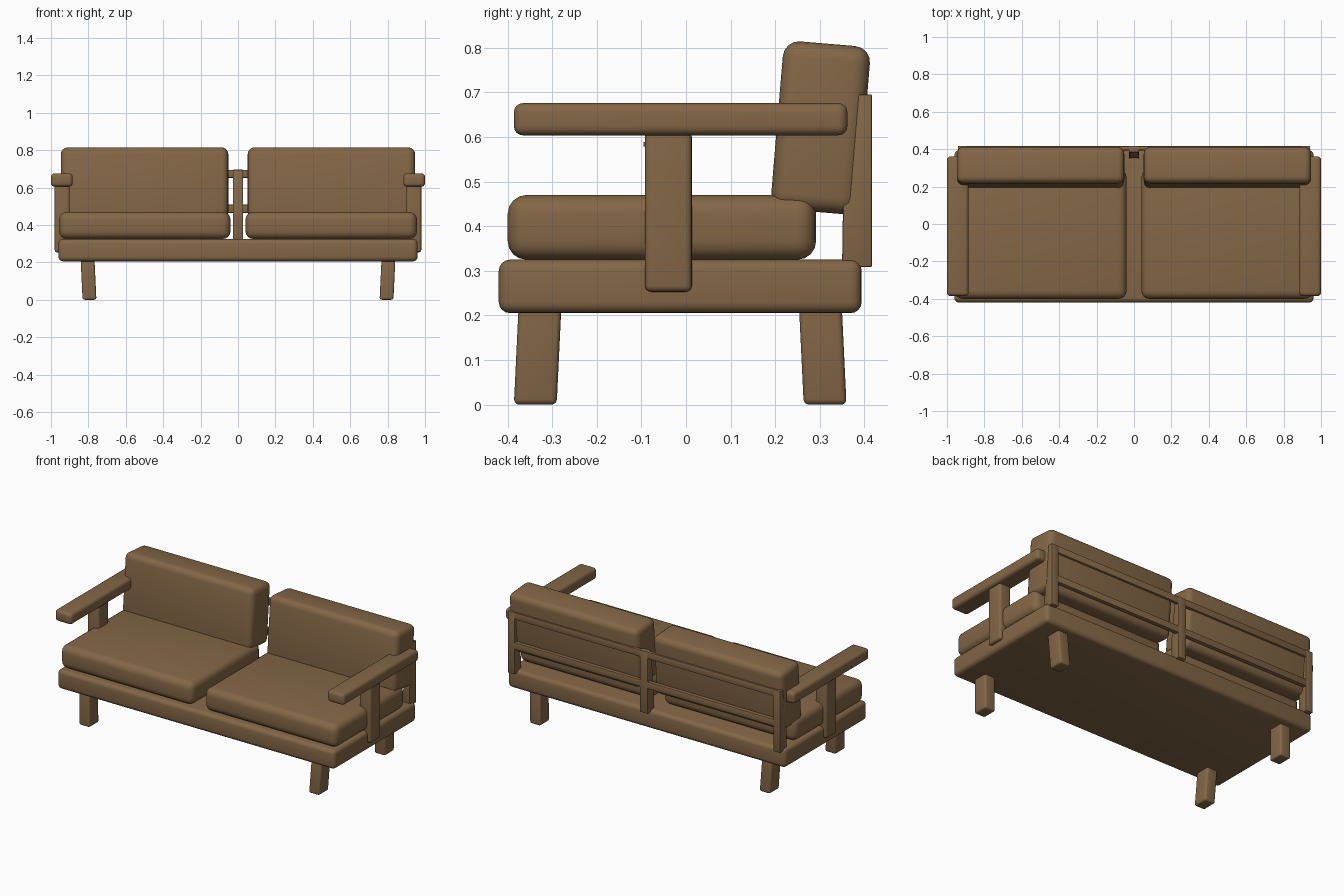
import bpy, bmesh, math
from mathutils import Matrix, Vector

cube = bpy.data.objects.get("Cube")
if cube:
    bpy.data.objects.remove(cube, do_unlink=True)

brown = bpy.data.materials.new("warm brown")
brown.use_nodes = True
COLOUR = (0.23, 0.135, 0.062, 1)
brown.diffuse_color = COLOUR
shader = brown.node_tree.nodes["Principled BSDF"]
shader.inputs["Base Color"].default_value = COLOUR
shader.inputs["Roughness"].default_value = 0.8


def finish(name, bm, bevel=0.0, segments=4):
    """Round the edges, then turn the bmesh into a shaded object."""
    bmesh.ops.recalc_face_normals(bm, faces=bm.faces)
    if bevel:
        bmesh.ops.bevel(bm, geom=bm.edges[:], offset=bevel, segments=segments,
                        profile=0.5, affect='EDGES', clamp_overlap=True)
    mesh = bpy.data.meshes.new(name)
    bm.to_mesh(mesh)
    bm.free()
    mesh.materials.append(brown)
    obj = bpy.data.objects.new(name, mesh)
    bpy.context.collection.objects.link(obj)
    bpy.ops.object.select_all(action='DESELECT')
    obj.select_set(True)
    bpy.context.view_layer.objects.active = obj
    bpy.ops.object.shade_smooth_by_angle(angle=math.radians(40))
    return obj


def box(name, x, y, z, bevel, tilt=0.0, lean=(0, 0), segments=4):
    """Rounded box from three ranges; lean shifts the top, tilt turns about x."""
    bm = bmesh.new()
    bmesh.ops.create_cube(bm, size=1)
    size = Vector((x[1] - x[0], y[1] - y[0], z[1] - z[0]))
    centre = Vector((x[0] + x[1], y[0] + y[1], z[0] + z[1])) / 2
    for v in bm.verts:
        top = v.co.z > 0
        v.co = v.co * size
        if top:
            v.co += Vector((lean[0], lean[1], 0))
    turn = Matrix.Translation(centre) @ Matrix.Rotation(tilt, 4, 'X')
    bmesh.ops.transform(bm, matrix=turn, verts=bm.verts)
    return finish(name, bm, bevel, segments)


def span(side, a, b):
    """Mirror an x range to the given side."""
    return sorted((side * a, side * b))


def back_post(name, x0, x1):
    """Upright whose front edge tapers towards the top."""
    profile = [(0.35, 0.308), (0.417, 0.308), (0.417, 0.696),
               (0.384, 0.696), (0.352, 0.44)]
    bm = bmesh.new()
    face = bm.faces.new([bm.verts.new((x0, y, z)) for y, z in profile])
    side = bmesh.ops.extrude_face_region(bm, geom=[face])
    moved = [g for g in side["geom"] if isinstance(g, bmesh.types.BMVert)]
    bmesh.ops.translate(bm, vec=(x1 - x0, 0, 0), verts=moved)
    finish(name, bm, 0.004, 2)


# Platform
box("base", (-0.96, 0.96), (-0.42, 0.394), (0.205, 0.325), 0.025)

# Back frame
back_post("centre_back_post", -0.027, 0.027)
box("top_back_rail", (-0.93, 0.93), (0.395, 0.416), (0.652, 0.695), 0.003, segments=2)
box("middle_back_rail", (-0.93, 0.93), (0.39, 0.416), (0.465, 0.508), 0.003, segments=2)

for side, label in ((1, "left"), (-1, "right")):
    back_post(label + "_back_post", *span(side, 0.895, 0.942))

    # Cushions
    box(label + "_seat_cushion", span(side, 0.04, 0.957), (-0.4, 0.292),
        (0.325, 0.47), 0.042)
    box(label + "_back_cushion", span(side, 0.052, 0.947), (0.204, 0.4),
        (0.432, 0.81), 0.036, tilt=math.radians(-4.8))

    # Armrest with its upright and a small bolt
    box(label + "_armrest", span(side, 0.884, 1.0), (-0.386, 0.362),
        (0.604, 0.676), 0.02)
    box(label + "_arm_post", span(side, 0.9, 0.98), (-0.092, 0.013),
        (0.253, 0.615), 0.014)
    bolt = bmesh.new()
    place = Matrix.Translation((side * 0.943, -0.092, 0.584)) @ Matrix.Rotation(math.pi / 2, 4, 'X')
    bmesh.ops.create_cone(bolt, cap_ends=True, segments=12, radius1=0.005,
                          radius2=0.005, depth=0.006, matrix=place)
    finish(label + "_arm_bolt", bolt)

    # Splayed legs
    for end, y, lean in (("front", (-0.386, -0.29), 0.011),
                         ("back", (0.264, 0.36), -0.011)):
        box(f"{label}_{end}_leg", span(side, 0.757, 0.831), y, (0, 0.23),
            0.012, lean=(side * 0.011, lean))
